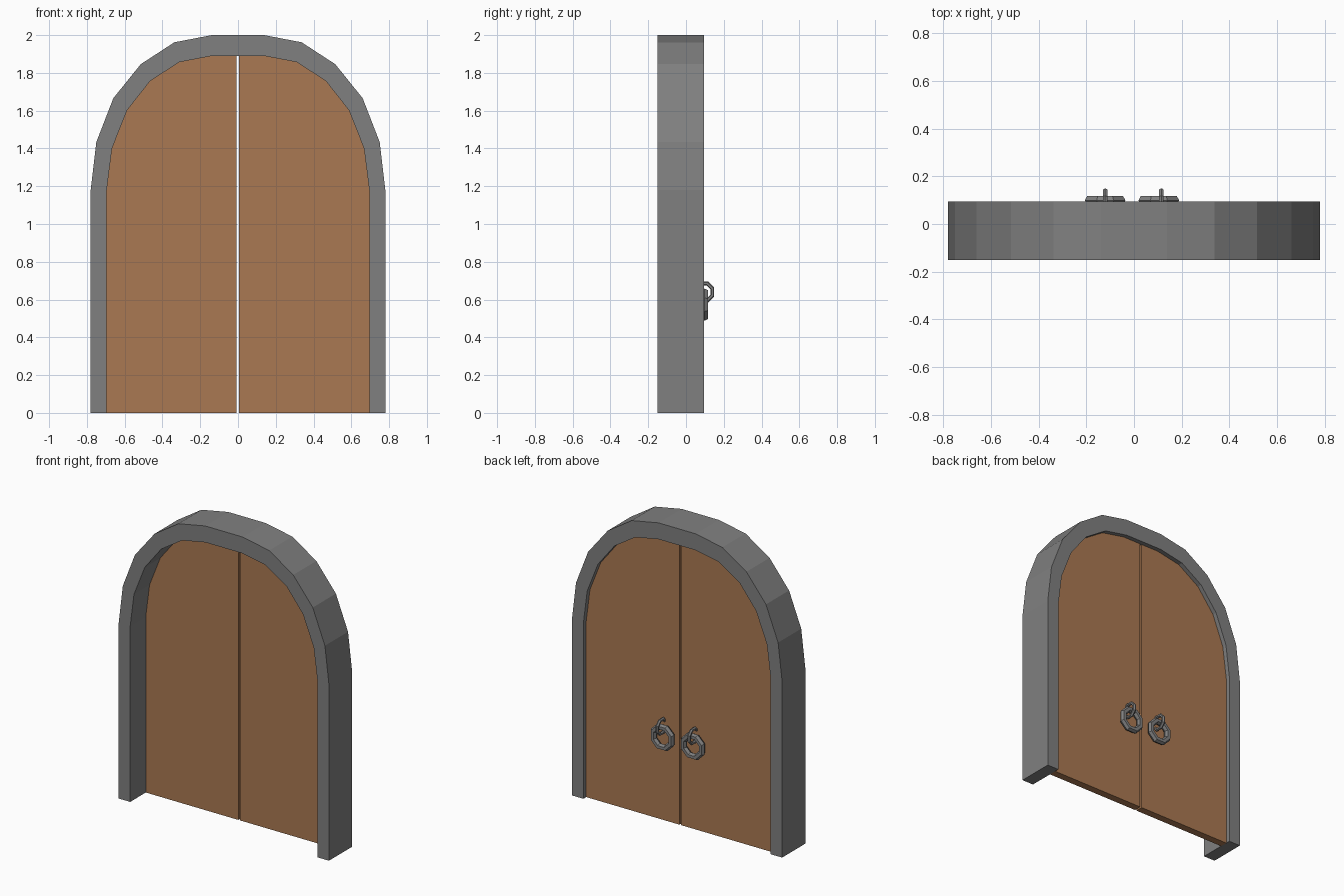
import bpy, bmesh
from math import pi

cube = bpy.data.objects.get("Cube")
if cube:
    bpy.data.objects.remove(cube, do_unlink=True)


def material(name, rgb):
    m = bpy.data.materials.new(name)
    m.use_nodes = True
    m.diffuse_color = (*rgb, 1)
    m.node_tree.nodes["Principled BSDF"].inputs["Base Color"].default_value = (*rgb, 1)
    return m


GREY = material("stone_grey", (0.216, 0.216, 0.216))
BROWN = material("wood_brown", (0.402, 0.191, 0.084))

# Right halves of the arch outlines (x, z), from the foot to the crown
OUTER = [(0.78, 0), (0.78, 1.18), (0.75, 1.434), (0.66, 1.666),
         (0.515, 1.846), (0.337, 1.962), (0.138, 2.0)]
INNER = [(0.695, 0), (0.695, 1.18), (0.667, 1.40), (0.587, 1.602),
         (0.465, 1.757), (0.31, 1.857), (0.138, 1.89)]


def mirror(points):
    return [(-x, z) for x, z in points]


def slab(name, outline, y0, y1, mat):
    """Extrude an (x, z) outline from y0 to y1."""
    bm = bmesh.new()
    face = bm.faces.new([bm.verts.new((x, y0, z)) for x, z in outline])
    ext = bmesh.ops.extrude_face_region(bm, geom=[face])["geom"]
    for v in ext:
        if isinstance(v, bmesh.types.BMVert):
            v.co.y = y1
    bmesh.ops.recalc_face_normals(bm, faces=bm.faces)
    me = bpy.data.meshes.new(name)
    bm.to_mesh(me)
    bm.free()
    me.materials.append(mat)
    ob = bpy.data.objects.new(name, me)
    bpy.context.collection.objects.link(ob)
    return ob


def ring(name, loc, rot, major, minor):
    bpy.ops.mesh.primitive_torus_add(location=loc, rotation=rot, major_segments=8,
                                     minor_segments=6, major_radius=major, minor_radius=minor)
    ob = bpy.context.object
    ob.name = ob.data.name = name
    ob.data.materials.append(GREY)
    return ob


# Arched frame, open at the bottom
arch = OUTER + mirror(OUTER)[::-1] + mirror(INNER) + INNER[::-1]
slab("arch_frame", arch, -0.15, 0.095, GREY)

# Two door leaves with a narrow gap between them
slab("left_door", [(0.004, 0)] + INNER + [(0.004, 1.89)], 0.015, 0.065, BROWN)
slab("right_door", [(-0.008, 0)] + mirror(INNER) + [(-0.008, 1.89)], 0.015, 0.065, BROWN)

# Handles: a small loop set into the door and a larger pull ring hanging from it
for side, loop_x, ring_x in (("left", 0.115, 0.104), ("right", -0.121, -0.121)):
    ring(side + "_handle_loop", (loop_x, 0.095, 0.64), (pi / 2, pi / 8, pi / 2), 0.048, 0.011)
    ring(side + "_pull_ring", (ring_x, 0.099, 0.573), (pi / 2, pi / 8, 0), 0.071, 0.021)
